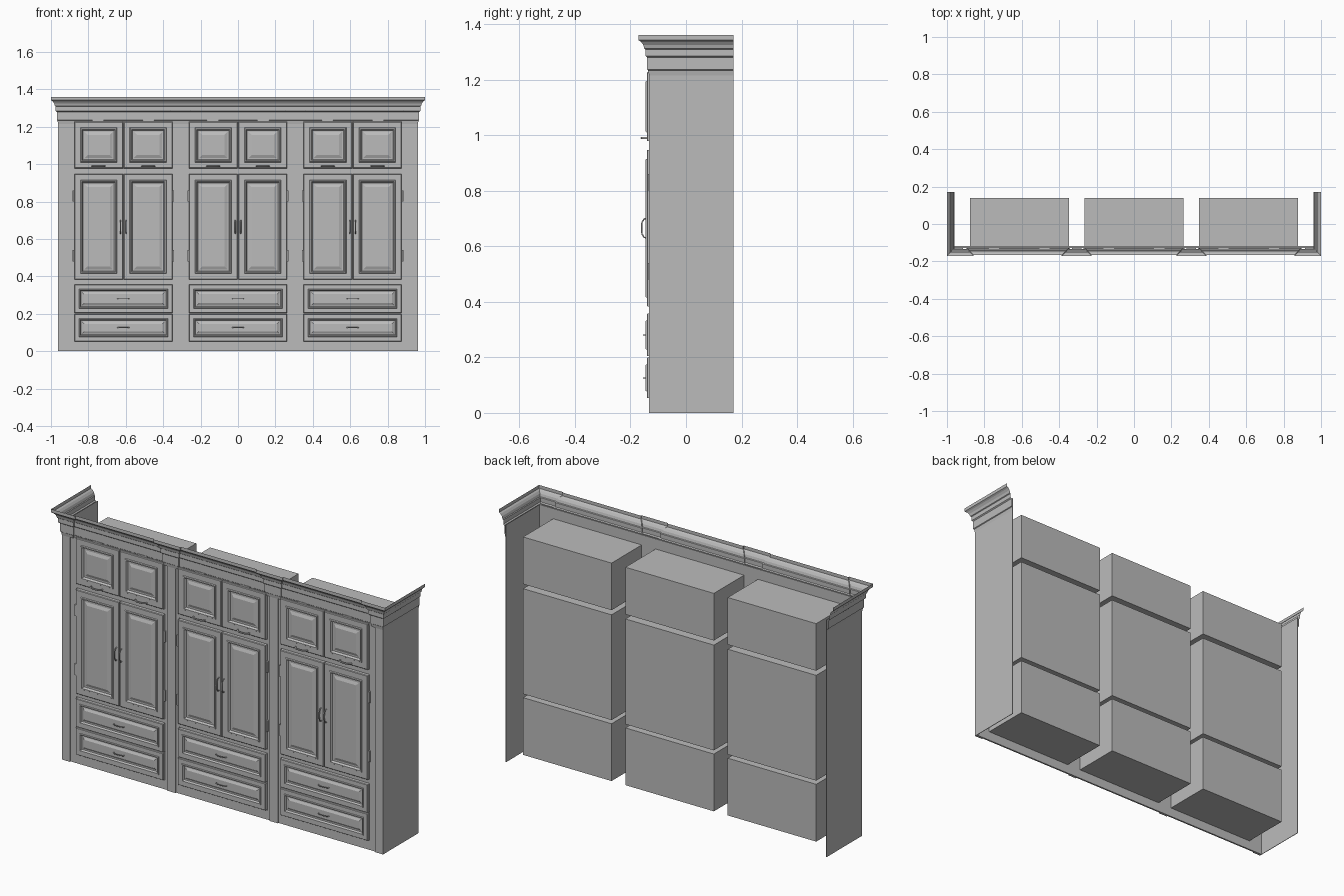
import bpy
import bmesh
from mathutils import Vector

cube = bpy.data.objects.get("Cube")
if cube:
    bpy.data.objects.remove(cube, do_unlink=True)

grey = bpy.data.materials.new("cabinet_grey")
grey.use_nodes = True
COLOUR = (0.5, 0.5, 0.5, 1)
grey.diffuse_color = COLOUR
grey.node_tree.nodes["Principled BSDF"].inputs["Base Color"].default_value = COLOUR

SIDE, BACK = 0.962, 0.171            # outer faces of the carcass
FRAME, PILASTER, INNER = -0.127, -0.133, -0.118
BAYS = {"right": -0.613, "middle": 0, "left": 0.613}
HALF = 0.265                         # half width of a bay opening
TIERS = {"drawer": (0.05, 0.36), "wardrobe": (0.38, 0.95), "upper": (0.975, 1.23)}


def finish(name, bm):
    mesh = bpy.data.meshes.new(name)
    bm.to_mesh(mesh)
    bm.free()
    mesh.materials.append(grey)
    obj = bpy.data.objects.new(name, mesh)
    bpy.context.collection.objects.link(obj)
    return obj


def box(name, x, y, z):
    bm = bmesh.new()
    bmesh.ops.create_cube(bm, size=1)
    for v in bm.verts:
        v.co = [lim[0] if c < 0 else lim[1] for c, lim in zip(v.co, (x, y, z))]
    return finish(name, bm)


def panel(name, x, z, scale=1.0):
    """Raised-panel front made of nested rectangular rings (inset, depth)."""
    steps = [(0, -0.12), (0, -0.138), (0.003, -0.141), (0.032, -0.141),
             (0.035, -0.146), (0.041, -0.146), (0.047, -0.135),
             (0.055, -0.135), (0.07, -0.141)]
    bm = bmesh.new()
    rings = []
    for inset, y in steps:
        i = inset * scale
        corners = [(x[0] + i, z[0] + i), (x[1] - i, z[0] + i),
                   (x[1] - i, z[1] - i), (x[0] + i, z[1] - i)]
        rings.append([bm.verts.new((cx, y, cz)) for cx, cz in corners])
    for a, b in zip(rings, rings[1:]):
        for k in range(4):
            n = (k + 1) % 4
            bm.faces.new((a[k], a[n], b[n], b[k]))
    bm.faces.new(rings[-1])
    return finish(name, bm)


def pull(name, x, z, half, reach, radius, vertical=False):
    """Bowed pull handle, standing off the front."""
    curve = bpy.data.curves.new(name, "CURVE")
    curve.dimensions = "3D"
    curve.bevel_depth = radius
    curve.bevel_resolution = 1
    curve.use_fill_caps = True
    curve.materials.append(grey)
    path = [(-1, 0), (-0.95, 0.55), (-0.6, 0.92), (0, 1),
            (0.6, 0.92), (0.95, 0.55), (1, 0)]
    spline = curve.splines.new("POLY")
    spline.points.add(len(path) - 1)
    for point, (along, out) in zip(spline.points, path):
        dx, dz = (0, along * half) if vertical else (along * half, 0)
        point.co = (x + dx, -0.139 - out * reach, z + dz, 1)
    obj = bpy.data.objects.new(name, curve)
    bpy.context.collection.objects.link(obj)


def hinge(name, x, z, length, upright):
    w, h = (0.004, length / 2) if upright else (length / 2, 0.004)
    box(name, (x - w, x + w), (-0.137, -0.125), (z - h, z + h))


# Crown moulding swept round the front and both sides, breaking out at pilasters
path = [(-SIDE, BACK), (-SIDE, PILASTER), (-0.895, PILASTER), (-0.895, FRAME)]
for centre in (-0.3065, 0.3065):
    a, b = centre - 0.042, centre + 0.042
    path += [(a, FRAME), (a, PILASTER), (b, PILASTER), (b, FRAME)]
path += [(0.895, FRAME), (0.895, PILASTER), (SIDE, PILASTER), (SIDE, BACK)]
path = [Vector(p) for p in path]
profile = [(0, 1.215), (0.003, 1.233), (0.007, 1.236), (0.007, 1.28),
           (0.013, 1.285), (0.013, 1.308), (0.017, 1.311), (0.021, 1.325),
           (0.029, 1.336), (0.038, 1.342), (0.038, 1.36)]
normals = []
for a, b in zip(path, path[1:]):
    d = (b - a).normalized()
    normals.append(Vector((d.y, -d.x)))
bm = bmesh.new()
rows = []
for i, p in enumerate(path):
    if i in (0, len(path) - 1):
        out = normals[0] if i == 0 else normals[-1]
    else:
        out = normals[i - 1] + normals[i]
    rows.append([bm.verts.new((*(p + out * o), z)) for o, z in profile])
for a, b in zip(rows, rows[1:]):
    for k in range(len(profile) - 1):
        bm.faces.new((a[k], b[k], b[k + 1], a[k + 1]))
finish("crown_moulding", bm)

# Side panels, stiles and pilasters
for side, s in (("right", -1), ("left", 1)):
    def span(a, b):
        return tuple(sorted((s * a, s * b)))
    box(side + "_side_panel", span(SIDE - 0.003, SIDE), (PILASTER, BACK), (0, 1.285))
    box(side + "_outer_stile", span(0.878, SIDE - 0.003), (FRAME, INNER), (0, 1.285))
    box(side + "_inner_stile", span(HALF, 0.348), (FRAME, INNER), (0, 1.285))
    box(side + "_outer_pilaster", span(0.913, SIDE), (PILASTER, INNER), (0, 1.235))
    box(side + "_inner_pilaster", span(0.2815, 0.3315), (PILASTER, INNER), (0, 1.235))

# Three bays of drawers, doors and flaps
for bay, c in BAYS.items():
    x = (c - HALF, c + HALF)

    # Rails of the face frame
    for rail, z in (("bottom", (0, 0.05)), ("lower", (0.36, 0.38)),
                    ("upper", (0.95, 0.975)), ("top", (1.23, 1.285))):
        box(f"{bay}_{rail}_rail", x, (FRAME, INNER), z)

    # Storage boxes behind the frame
    for tier, z in TIERS.items():
        box(f"{bay}_{tier}_box", x, (-0.119, 0.14), z)

    # Two drawers
    for label, z in (("lower", (0.053, 0.199)), ("upper", (0.204, 0.357))):
        panel(f"{bay}_{label}_drawer", (x[0] + 0.003, x[1] - 0.003), z, 0.75)
        pull(f"{bay}_{label}_drawer_pull", c, sum(z) / 2, 0.031, 0.014, 0.0025)

    # Pairs of doors and flaps with pulls and hinges
    for hand, s in (("right", -1), ("left", 1)):
        name = f"{bay}_{hand}"
        door_x = sorted((c + s * 0.002, c + s * (HALF - 0.003)))
        panel(name + "_door", door_x, (0.383, 0.947))
        panel(name + "_flap", door_x, (0.978, 1.227))
        pull(name + "_door_pull", c + s * 0.015, 0.665, 0.035, 0.021, 0.003, True)
        pull(name + "_flap_pull", c + s * 0.133, 0.989, 0.034, 0.021, 0.004)
        for place, z in (("lower", 0.51), ("upper", 0.83)):
            hinge(f"{name}_{place}_hinge", c + s * 0.267, z, 0.06, True)
        hinge(name + "_flap_hinge", c + s * 0.135, 1.233, 0.06, False)
